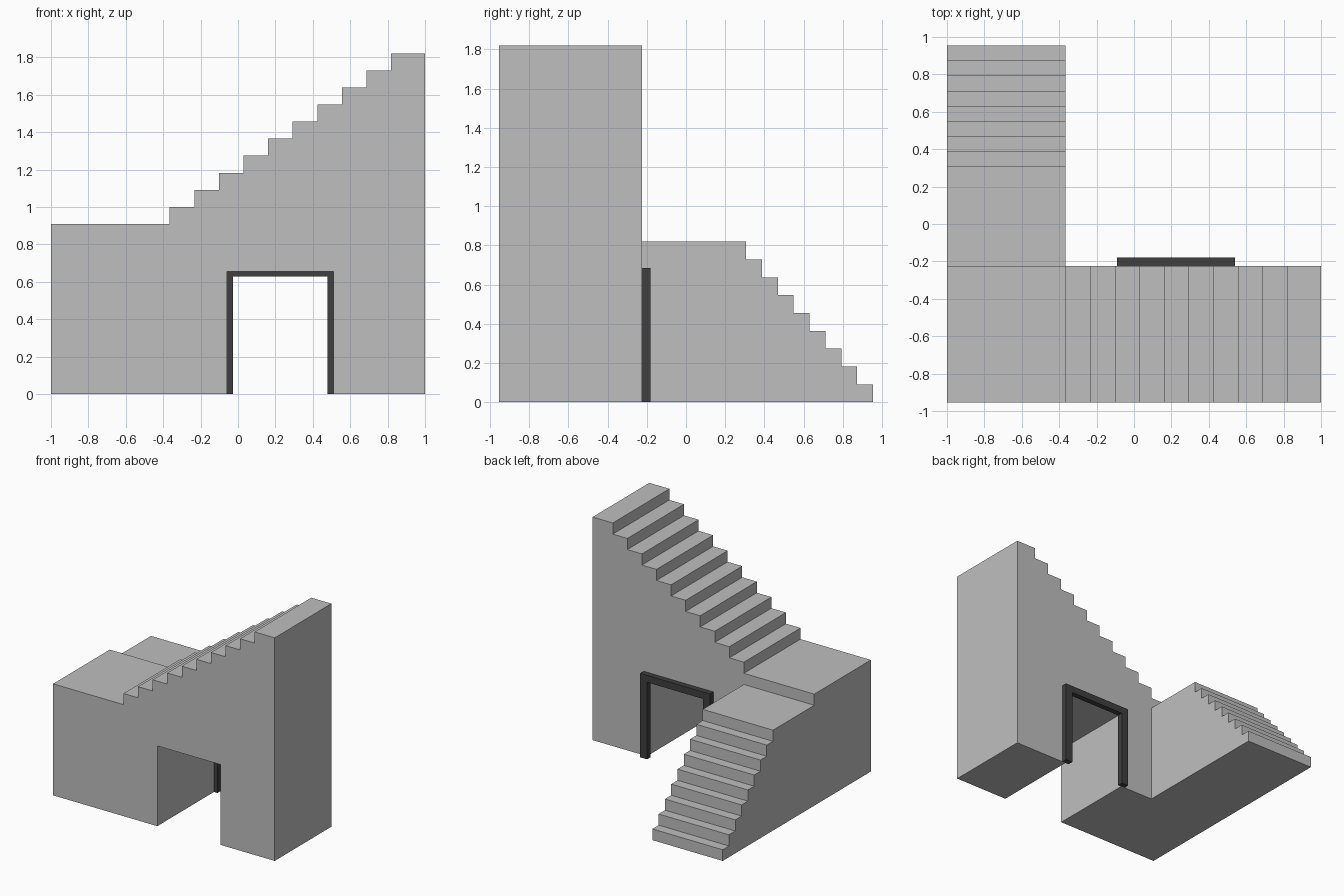
import bpy
import bmesh
from mathutils import Vector

cube = bpy.data.objects.get("Cube")
if cube:
    bpy.data.objects.remove(cube, do_unlink=True)


def make_material(name, value):
    mat = bpy.data.materials.new(name)
    mat.use_nodes = True
    colour = (value, value, value, 1)
    mat.diffuse_color = colour
    mat.node_tree.nodes["Principled BSDF"].inputs["Base Color"].default_value = colour
    return mat


def extrude_profile(name, points, offset, mat):
    """Turn a flat outline into a solid by extruding it along offset."""
    bm = bmesh.new()
    face = bm.faces.new([bm.verts.new(p) for p in points])
    result = bmesh.ops.extrude_face_region(bm, geom=[face], use_keep_orig=True)
    moved = [g for g in result["geom"] if isinstance(g, bmesh.types.BMVert)]
    bmesh.ops.translate(bm, verts=moved, vec=Vector(offset))
    bmesh.ops.recalc_face_normals(bm, faces=bm.faces)
    mesh = bpy.data.meshes.new(name)
    bm.to_mesh(mesh)
    bm.free()
    mesh.materials.append(mat)
    obj = bpy.data.objects.new(name, mesh)
    bpy.context.collection.objects.link(obj)
    return obj


def stairs(start, base, run, rise, count):
    """Outline points of a climbing flight: riser, then tread."""
    points = []
    for i in range(count):
        edge = start + run * i
        points += [(edge, base + rise * i), (edge, base + rise * (i + 1))]
    return points


def arch(left, right, top):
    return [(left, 0), (left, top), (right, top), (right, 0)]


stone = make_material("light grey stone", 0.52)
dark = make_material("dark grey trim", 0.05)

RISE = 0.091
FRONT, WALL, BACK = -0.955, -0.225, 0.955
LANDING_X = -0.365

# Upper flight with landing and passage, climbing towards +x
outline = [(-1, 0), (-1, RISE * 10)]
outline += stairs(LANDING_X, RISE * 10, 0.1315, RISE, 10)
outline += [(1, RISE * 20), (1, 0)]
outline += reversed(arch(-0.06, 0.51, 0.655))
extrude_profile("upper_flight", [(x, FRONT, z) for x, z in outline],
                (0, WALL - FRONT, 0), stone)

# Lower flight, climbing from the back to the landing
steps = stairs(-BACK, 0, (BACK + WALL) / 9, RISE, 9)
outline = steps + [(-WALL, RISE * 9), (-WALL, 0)]
extrude_profile("lower_flight", [(-1, -y, z) for y, z in outline],
                (LANDING_X + 1, 0, 0), stone)

# Door surround on the back of the passage
outline = arch(-0.09, 0.54, 0.685) + list(reversed(arch(-0.028, 0.478, 0.628)))
extrude_profile("door_frame", [(x, WALL, z) for x, z in outline],
                (0, 0.045, 0), dark)
